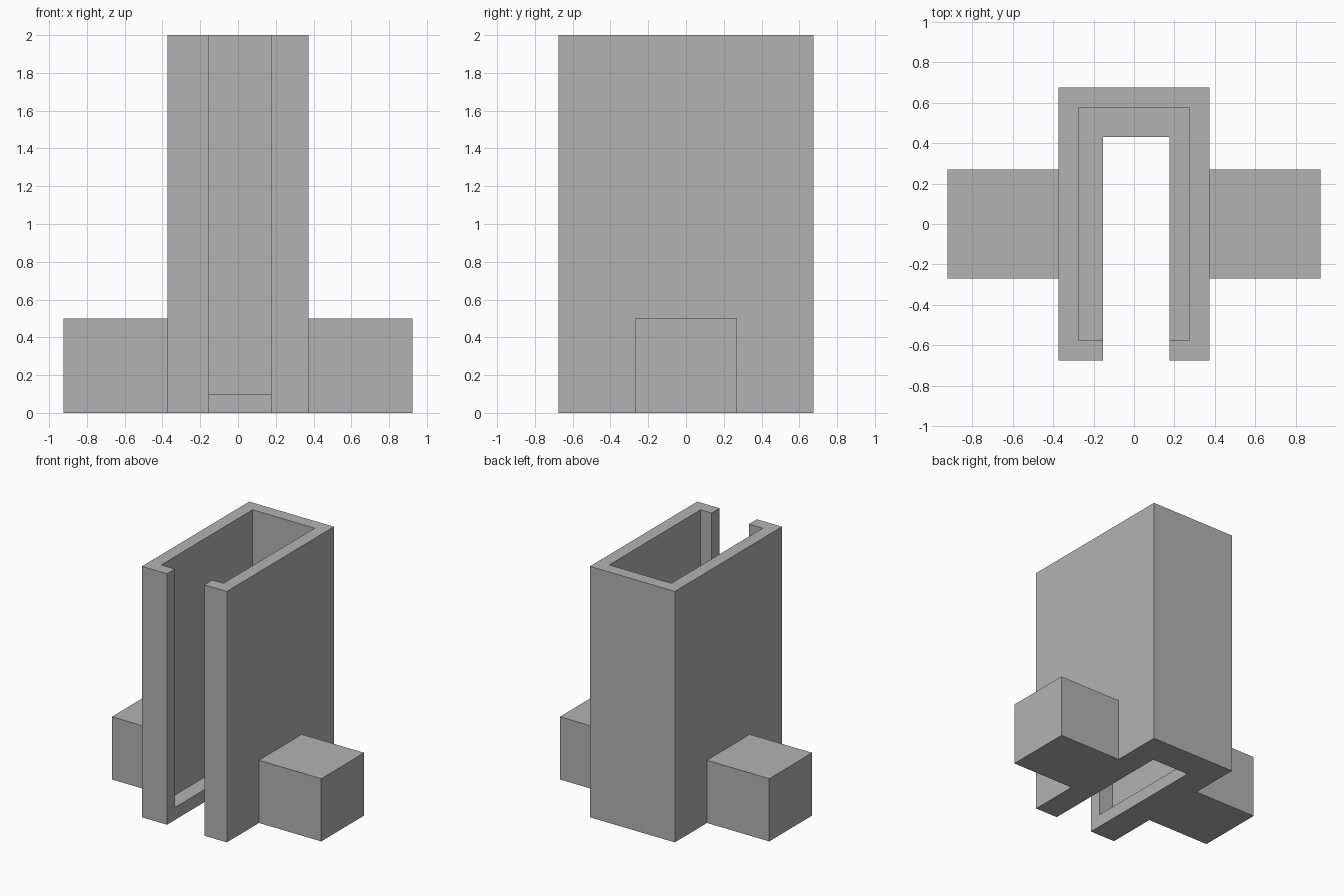
import bpy
import bmesh
from mathutils import Vector

default_cube = bpy.data.objects.get("Cube")
if default_cube:
    bpy.data.objects.remove(default_cube, do_unlink=True)

GREY = (0.45, 0.45, 0.45, 1)
grey = bpy.data.materials.new("plain grey")
grey.use_nodes = True
grey.diffuse_color = GREY
grey.node_tree.nodes["Principled BSDF"].inputs["Base Color"].default_value = GREY


def box(name, low, high):
    """Add a box spanning two opposite corners."""
    low, high = Vector(low), Vector(high)
    bm = bmesh.new()
    bmesh.ops.create_cube(bm, size=1)
    bmesh.ops.scale(bm, vec=high - low, verts=bm.verts)
    bmesh.ops.translate(bm, vec=(low + high) / 2, verts=bm.verts)
    mesh = bpy.data.meshes.new(name)
    bm.to_mesh(mesh)
    bm.free()
    mesh.materials.append(grey)
    obj = bpy.data.objects.new(name, mesh)
    bpy.context.collection.objects.link(obj)
    return obj


def cut(target, cutter):
    """Subtract the cutter from the target, then discard it."""
    cutter.hide_render = True
    mod = target.modifiers.new(cutter.name, "BOOLEAN")
    mod.operation = "DIFFERENCE"
    mod.solver = "EXACT"
    mod.object = cutter
    bpy.context.view_layer.objects.active = target
    bpy.ops.object.modifier_apply(modifier=mod.name)
    bpy.data.objects.remove(cutter, do_unlink=True)


HALF_W, HALF_D, HEIGHT = 0.374, 0.675, 2.0
WALL = 0.1

# Tall housing, hollow above a thin floor and open at the top
housing = box("housing", (-HALF_W, -HALF_D, 0), (HALF_W, HALF_D, HEIGHT))
cut(housing, box("cavity_cutter",
                 (WALL - HALF_W, WALL - HALF_D, WALL),
                 (HALF_W - WALL, HALF_D - WALL, HEIGHT + 1)))

# Slot through the front wall and most of the floor, slightly off centre
cut(housing, box("slot_cutter", (-0.153, -1, -1), (0.176, 0.43, HEIGHT + 1)))

# Side blocks standing against the housing
for name, side in (("left_block", 1), ("right_block", -1)):
    inner, outer = sorted((side * HALF_W, side * 0.923))
    box(name, (inner, -0.27, 0), (outer, 0.27, 0.5))
